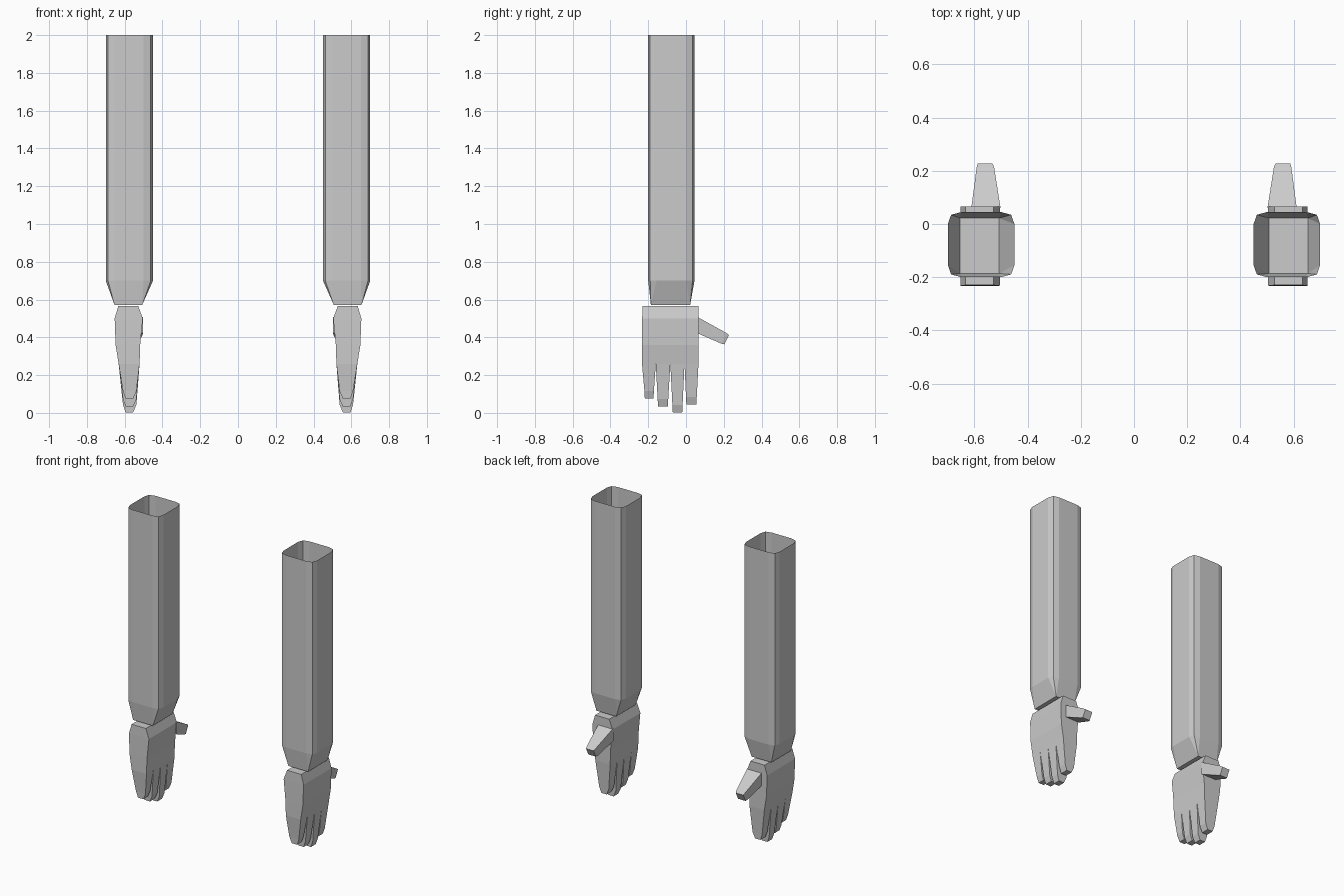
import bpy, bmesh

if "Cube" in bpy.data.objects:
    bpy.data.objects.remove(bpy.data.objects["Cube"])

grey = bpy.data.materials.new("grey")
grey.diffuse_color = (0.6, 0.6, 0.6, 1)
grey.use_nodes = True
grey.node_tree.nodes["Principled BSDF"].inputs["Base Color"].default_value = grey.diffuse_color

CX, CY = 0.575, -0.0775   # sleeve axis


def rect(x0, x1, y0, y1, z):
    return [(x0, y0, z), (x1, y0, z), (x1, y1, z), (x0, y1, z)]


def loft(name, rings, side, cap_start=False, cap_end=False):
    """Skin equal-length rings; side -1 mirrors the part in x."""
    bm = bmesh.new()
    rows = [[bm.verts.new((x * side, y, z)) for x, y, z in r] for r in rings]
    n = len(rings[0])
    for a, b in zip(rows, rows[1:]):
        for i in range(n):
            j = (i + 1) % n
            bm.faces.new((a[i], a[j], b[j], b[i]))
    if cap_start:
        bm.faces.new(rows[0])
    if cap_end:
        bm.faces.new(rows[-1])
    bmesh.ops.remove_doubles(bm, verts=bm.verts, dist=0.0005)
    bmesh.ops.recalc_face_normals(bm, faces=bm.faces)
    me = bpy.data.meshes.new(name)
    bm.to_mesh(me)
    bm.free()
    me.materials.append(grey)
    ob = bpy.data.objects.new(name, me)
    bpy.context.collection.objects.link(ob)
    return ob


def sleeve_ring(z):
    """Square with rounded corners, three points per corner."""
    pts = []
    for sx, sy in ((-1, -1), (1, -1), (1, 1), (-1, 1)):
        corner = [(0.125, 0.0775), (0.113, 0.112), (0.075, 0.1225)]
        if sx * sy < 0:
            corner.reverse()
        pts += [(CX + sx * x, CY + sy * y, z) for x, y in corner]
    return pts


# y range at knuckle, y range at tip, tip height
FINGERS = [
    ("little_finger", -0.233, -0.160, -0.220, -0.170, 0.075),
    ("ring_finger", -0.160, -0.083, -0.150, -0.094, 0.033),
    ("middle_finger", -0.083, -0.008, -0.072, -0.018, 0.003),
    ("index_finger", -0.008, 0.066, 0.000, 0.057, 0.045),
]

for side, tag in ((-1, "left"), (1, "right")):
    # Open sleeve tube, then a cuff tapering to a closed rectangular end
    end = rect(0.507, 0.654, -0.186, 0.022, 0.572)
    cuff_end = [p for p in end for _ in range(3)]
    loft(tag + "_sleeve", [sleeve_ring(2.0), sleeve_ring(0.70), cuff_end],
         side, cap_end=True)

    # Palm: bevelled wrist, thick middle, thinner at the knuckles
    loft(tag + "_palm", [
        rect(0.528, 0.634, -0.230, 0.066, 0.565),
        rect(0.504, 0.653, -0.232, 0.066, 0.500),
        rect(0.518, 0.648, -0.233, 0.066, 0.360),
        rect(0.521, 0.632, -0.233, 0.066, 0.260),
    ], side, cap_start=True)

    # Fingers with chamfered tips
    for name, a0, a1, b0, b1, z in FINGERS:
        loft(tag + "_" + name, [
            rect(0.521, 0.632, a0, a1, 0.260),
            rect(0.538, 0.609, b0, b1, z + 0.040),
            rect(0.555, 0.595, b0 + 0.002, b1 - 0.002, z),
        ], side, cap_end=True)

    # Thumb pointing back and down, chamfered at the end
    def thumb_ring(x0, x1, top, low):
        return [(x0, *top), (x1, *top), (x1, *low), (x0, *low)]

    loft(tag + "_thumb", [
        thumb_ring(0.502, 0.612, (0.060, 0.508), (0.060, 0.422)),
        thumb_ring(0.526, 0.592, (0.212, 0.424), (0.186, 0.367)),
        thumb_ring(0.532, 0.588, (0.228, 0.412), (0.203, 0.363)),
    ], side, cap_start=True, cap_end=True)
